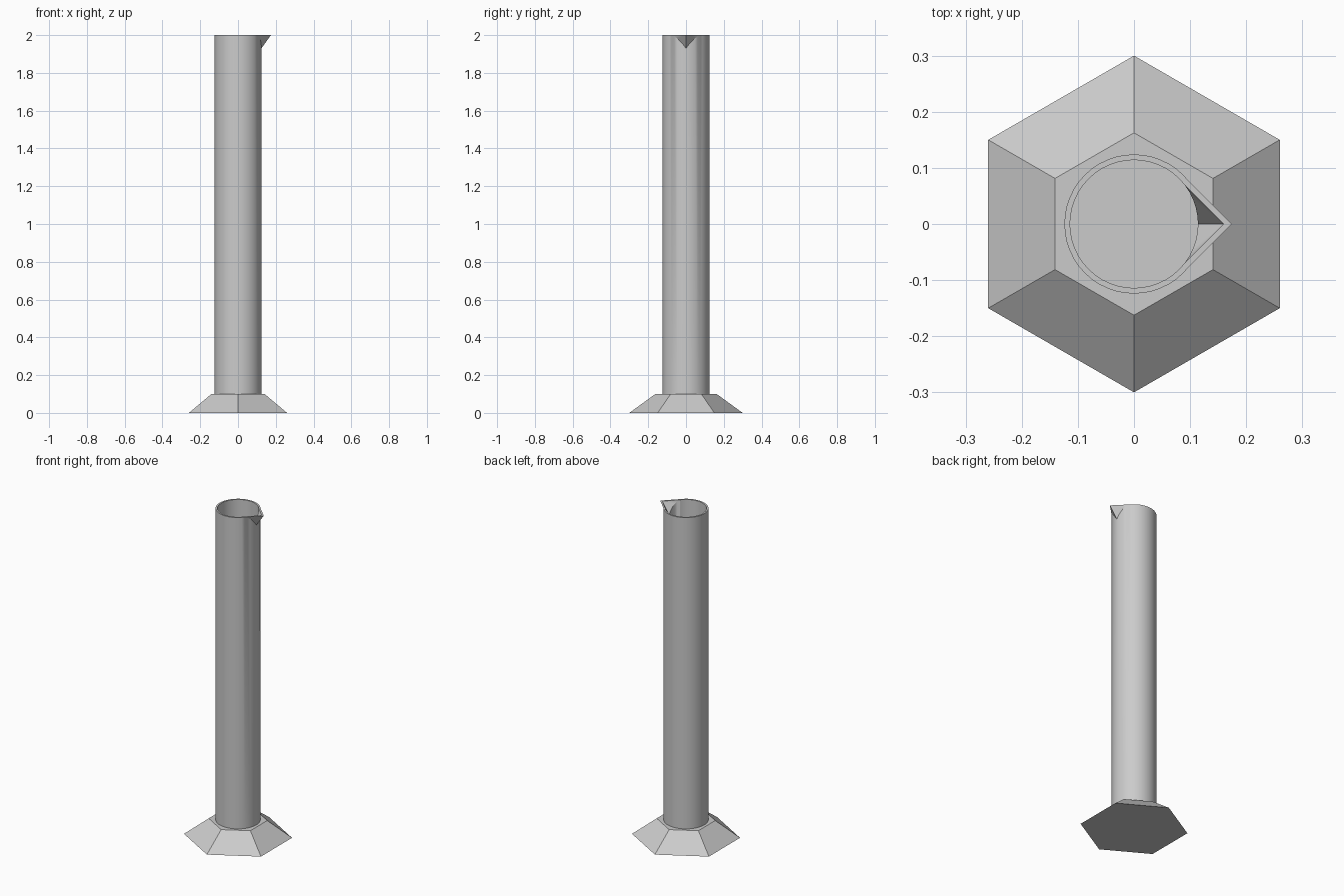
import bpy, bmesh, math

cube = bpy.data.objects.get("Cube")
if cube:
    bpy.data.objects.remove(cube, do_unlink=True)

TOP, BASE_TOP = 2.0, 0.1
SIDES = 48

grey = bpy.data.materials.new("light grey")
colour = (0.6, 0.6, 0.6, 1)
grey.diffuse_color = colour
grey.use_nodes = True
grey.node_tree.nodes["Principled BSDF"].inputs["Base Color"].default_value = colour


def cylinder(name, radius, bottom, top):
    bpy.ops.mesh.primitive_cylinder_add(vertices=SIDES, radius=radius, depth=top - bottom,
                                        location=(0, 0, (bottom + top) / 2))
    ob = bpy.context.object
    ob.name = name
    ob.data.materials.append(grey)
    return ob


def spout(name, radius, tip, top):
    """Wedge whose upper edges leave the round wall tangentially and meet in a tip."""
    height = 0.07 * (top - TOP + 0.07) / 0.07
    low = top - height
    grow = height / 0.07
    lip = radius + (tip - radius) * grow
    side = radius * math.sqrt(0.5)
    bm = bmesh.new()
    points = [(lip, 0, top), (lip - side * grow, side * grow, top),
              (lip - side * grow, -side * grow, top), (radius, 0, low)]
    for p in points:
        bm.verts.new(p)
    bmesh.ops.convex_hull(bm, input=bm.verts)
    bmesh.ops.recalc_face_normals(bm, faces=bm.faces)
    mesh = bpy.data.meshes.new(name)
    bm.to_mesh(mesh)
    bm.free()
    ob = bpy.data.objects.new(name, mesh)
    ob.data.materials.append(grey)
    bpy.context.collection.objects.link(ob)
    return ob


def combine(target, other, operation):
    mod = target.modifiers.new("combine", 'BOOLEAN')
    mod.operation, mod.solver, mod.object = operation, 'EXACT', other
    bpy.ops.object.select_all(action='DESELECT')
    bpy.context.view_layer.objects.active = target
    target.select_set(True)
    bpy.ops.object.modifier_apply(modifier=mod.name)
    bpy.data.objects.remove(other, do_unlink=True)


# Hexagonal foot
bpy.ops.mesh.primitive_cone_add(vertices=6, radius1=0.3, radius2=0.1625, depth=BASE_TOP,
                                location=(0, 0, BASE_TOP / 2))
foot = bpy.context.object
foot.name = "hexagonal_foot"
foot.data.materials.append(grey)

# Hollow tube with a pouring spout
tube = cylinder("tube", 0.124, BASE_TOP, TOP)
combine(tube, spout("spout_outside", 0.124, 0.174, TOP), 'UNION')
combine(tube, cylinder("bore", 0.114, BASE_TOP - 0.05, TOP + 0.05), 'DIFFERENCE')
combine(tube, spout("spout_inside", 0.114, 0.16, TOP + 0.01), 'DIFFERENCE')

bpy.ops.object.select_all(action='DESELECT')
tube.select_set(True)
bpy.context.view_layer.objects.active = tube
bpy.ops.object.shade_smooth_by_angle(angle=math.radians(30))
